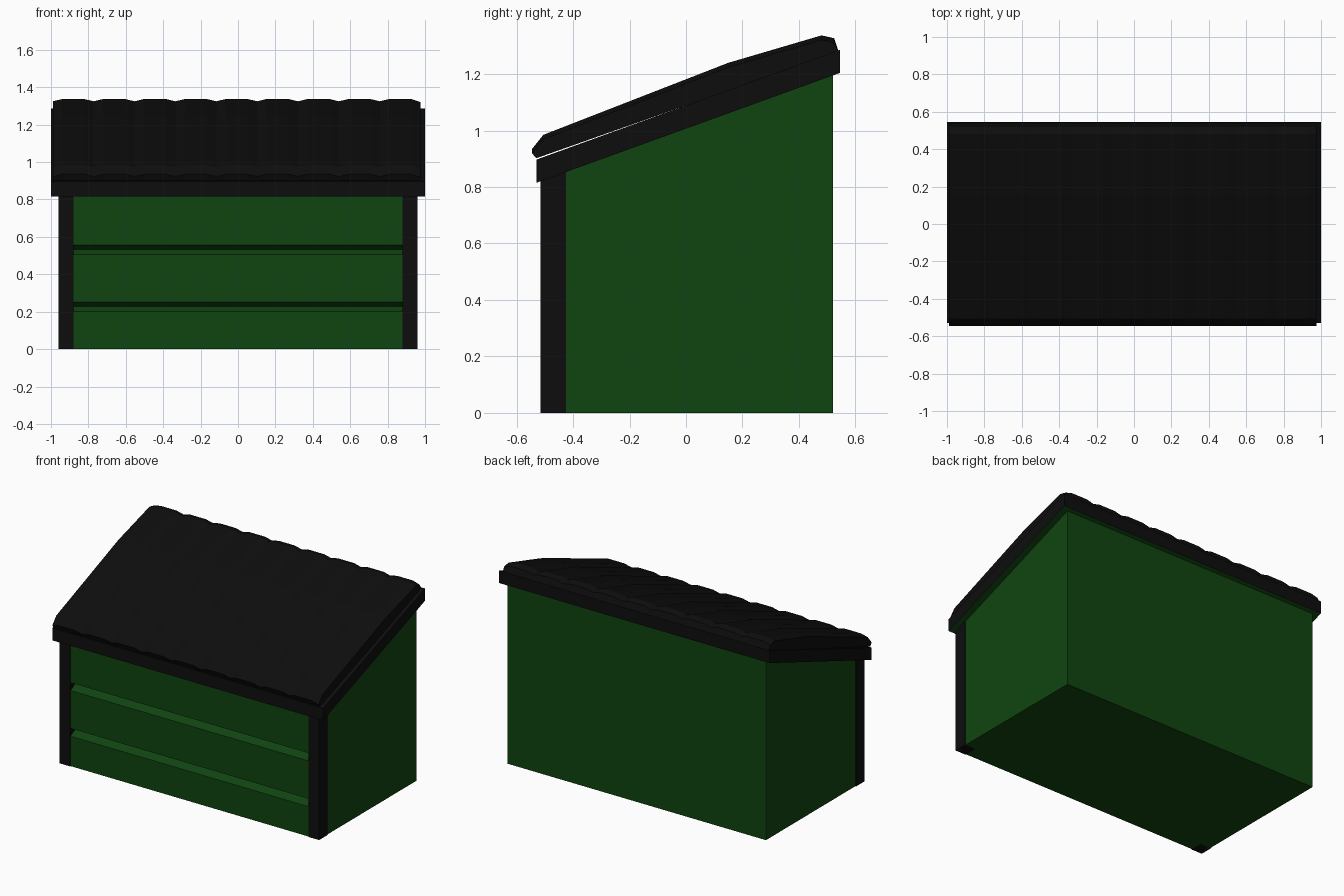
import bpy
import bmesh

if "Cube" in bpy.data.objects:
    bpy.data.objects.remove(bpy.data.objects["Cube"])


def material(name, color):
    mat = bpy.data.materials.new(name)
    mat.use_nodes = True
    mat.diffuse_color = color
    mat.node_tree.nodes["Principled BSDF"].inputs["Base Color"].default_value = color
    return mat


GREEN = material("dark green", (0.005, 0.058, 0.005, 1))
BLACK = material("soft black", (0.0042, 0.0042, 0.0042, 1))


def loft(name, stations, mats):
    """Join a row of (x, yz profile) cross-sections into a closed solid."""
    bm = bmesh.new()
    rings = [[bm.verts.new((x, y, z)) for y, z in prof] for x, prof in stations]
    n = len(rings[0])
    for a, b in zip(rings, rings[1:]):
        for i in range(n):
            j = (i + 1) % n
            bm.faces.new((a[i], a[j], b[j], b[i]))
    bm.faces.new(rings[0])
    bm.faces.new(rings[-1])
    bmesh.ops.recalc_face_normals(bm, faces=bm.faces)
    mesh = bpy.data.meshes.new(name)
    bm.to_mesh(mesh)
    bm.free()
    for mat in mats:
        mesh.materials.append(mat)
    obj = bpy.data.objects.new(name, mesh)
    bpy.context.collection.objects.link(obj)
    return obj


def extrude(name, x0, x1, profile, mats):
    return loft(name, [(x0, profile), (x1, profile)], mats)


def eave(y):
    """Height of the underside of the sloping roof frame."""
    return 0.815 + 0.362 * (y + 0.53)


# Shed body with two V-shaped grooves across the front boards
front, back = -0.51, 0.52
walls = [(back, 0), (front, 0)]
for z in (0.2, 0.505):
    walls += [(front, z), (front + 0.05, z + 0.027), (front, z + 0.052)]
walls += [(front, eave(front) + 0.03), (back, eave(back) + 0.03)]
extrude("shed_body", -0.955, 0.955, walls, [GREEN])

# Front corner posts
post = [(-0.515, 0), (-0.425, 0), (-0.425, 0.88), (-0.515, 0.85)]
for side, x0, x1 in (("right", -0.96, -0.88), ("left", 0.88, 0.96)):
    extrude(side + "_front_post", x0, x1, post, [BLACK])

# Sloping roof frame, green on its underside
y0, y1, thick = -0.53, 0.545, 0.082
frame = extrude("roof_frame", -1, 1,
                [(y0, eave(y0)), (y1, eave(y1)),
                 (y1, eave(y1) + thick), (y0, eave(y0) + thick)],
                [BLACK, GREEN])
for face in frame.data.polygons:
    if face.normal.z < -0.5:
        face.material_index = 1

# Roof sheet: nine raised panels with shallow valleys between them
underside = [(0.54, 1.28), (0.04, 1.103), (-0.53, 0.902)]
top = [(-0.545, 0.935), (-0.505, 0.985), (0.15, 1.24), (0.48, 1.337), (0.525, 1.327)]


def sheet_profile(drop):
    return underside + [(y, z - drop) for y, z in top]


panels, left_edge, pitch, bevel = 9, -0.99, 0.2185, 0.05
stations = []
for i in range(panels):
    x = left_edge + i * pitch
    stations += [(x, sheet_profile(0.012)),
                 (x + bevel, sheet_profile(0)),
                 (x + pitch - bevel, sheet_profile(0))]
stations.append((left_edge + panels * pitch, sheet_profile(0.016)))
loft("roof_sheet", stations, [BLACK])
